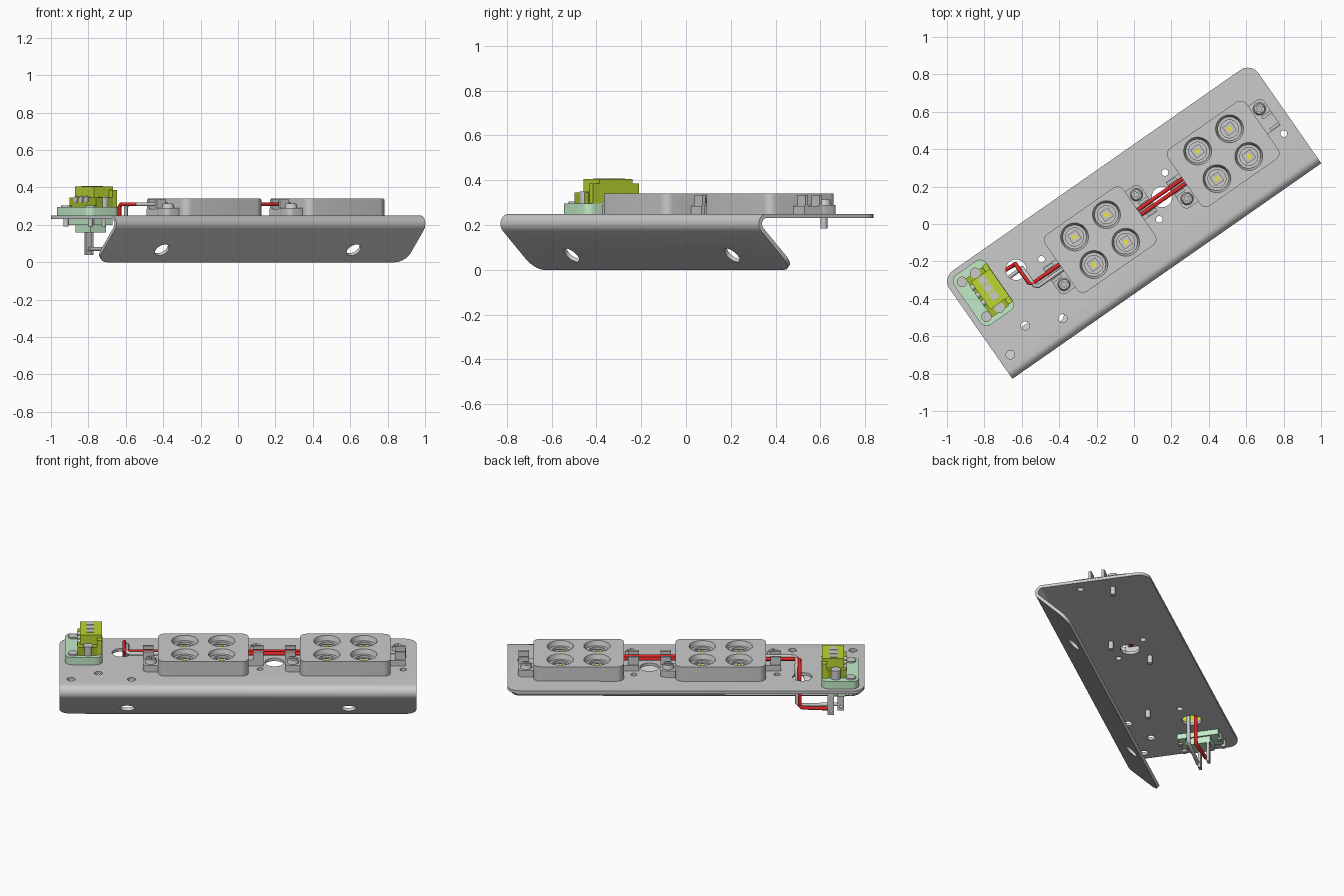
import bpy, bmesh
from math import sin, cos, pi, radians
from mathutils import Vector, Matrix

if "Cube" in bpy.data.objects:
    bpy.data.objects.remove(bpy.data.objects["Cube"])

ANG = radians(34.9)   # everything is built straight, then turned about z
TOP = 0.25            # top of the bracket plate
T = 0.018             # sheet thickness


def mat(name, c):
    m = bpy.data.materials.new(name)
    m.diffuse_color = (*c, 1)
    m.use_nodes = True
    m.node_tree.nodes["Principled BSDF"].inputs["Base Color"].default_value = m.diffuse_color
    return m


RED = mat("red", (0.75, 0.02, 0.02))
MINT = mat("mint", (0.55, 0.83, 0.58))
LIME = mat("lime", (0.5, 0.68, 0.03))
OLIVE = mat("olive", (0.36, 0.5, 0.02))
YELLOW = mat("yellow", (0.85, 0.8, 0.05))


def finish(name, bm, m=None):
    bmesh.ops.recalc_face_normals(bm, faces=bm.faces)
    me = bpy.data.meshes.new(name)
    bm.to_mesh(me)
    bm.free()
    ob = bpy.data.objects.new(name, me)
    bpy.context.collection.objects.link(ob)
    ob.rotation_euler.z = ANG
    if m:
        me.materials.append(m)
    return ob


def rounded(u, v, a, b, r, n=6):
    """Outline of a rounded rectangle, centre (u, v), half sizes a, b."""
    pts = []
    for k, (sx, sy) in enumerate([(1, 1), (-1, 1), (-1, -1), (1, -1)]):
        for i in range(n + 1):
            t = (k + i / n) * pi / 2
            pts.append((u + sx * (a - r) + r * cos(t), v + sy * (b - r) + r * sin(t)))
    return pts


def prism(name, pts, z0, z1, m=None):
    bm = bmesh.new()
    f = bm.faces.new([bm.verts.new((x, y, z0)) for x, y in pts])
    up = bmesh.ops.extrude_face_region(bm, geom=[f])["geom"]
    bmesh.ops.translate(bm, vec=(0, 0, z1 - z0), verts=[g for g in up if isinstance(g, bmesh.types.BMVert)])
    return finish(name, bm, m)


def box(name, u, v, a, b, z0, z1, m=None):
    return prism(name, [(u - a, v - b), (u + a, v - b), (u + a, v + b), (u - a, v + b)], z0, z1, m)


def cyl(name, p0, p1, r0, r1=None, m=None, n=28):
    p0, p1 = Vector(p0), Vector(p1)
    d = p1 - p0
    rot = Vector((0, 0, 1)).rotation_difference(d.normalized()).to_matrix().to_4x4()
    bm = bmesh.new()
    bmesh.ops.create_cone(bm, cap_ends=True, segments=n, radius1=r0, radius2=r1 or r0, depth=d.length,
                          matrix=Matrix.Translation((p0 + p1) / 2) @ rot)
    return finish(name, bm, m)


def cut(ob, cutters):
    """Subtract the cutters, bake the result and remove them."""
    for c in cutters:
        md = ob.modifiers.new("cut", "BOOLEAN")
        md.object, md.solver = c, "EXACT"
    bpy.context.view_layer.update()
    me = bpy.data.meshes.new_from_object(ob.evaluated_get(bpy.context.evaluated_depsgraph_get()))
    ob.modifiers.clear()
    ob.data = me
    for c in cutters:
        bpy.data.objects.remove(c)


def wire(name, pts, m=None, r=0.011):
    cu = bpy.data.curves.new(name, "CURVE")
    cu.dimensions, cu.bevel_depth, cu.bevel_resolution, cu.use_fill_caps = "3D", r, 3, True
    sp = cu.splines.new("POLY")
    sp.points.add(len(pts) - 1)
    for p, q in zip(sp.points, pts):
        p.co = (*q, 1)
    if m:
        cu.materials.append(m)
    ob = bpy.data.objects.new(name, cu)
    bpy.context.collection.objects.link(ob)
    ob.rotation_euler.z = ANG


def screw(name, u, v, z, r=0.034, low=0.185):
    head = cyl(name + "_head", (u, v, z), (u, v, z + 0.024), r, r * 0.8)
    cut(head, [box("c", u, v, r * .6, .005, z + .012, z + .1), box("c", u, v, .005, r * .6, z + .012, z + .1)])
    cyl(name + "_shank", (u, v, low), (u, v, z), 0.015)


# bent sheet bracket: plate, round bend, flange folded under at 45 degrees
L, V0, V1, R, FL = 1.007, -0.307, 0.35, 0.045, 0.245
cv, cz = V0 + R, TOP - R
arc = [pi / 2 + i * radians(135) / 10 for i in range(11)]
s = cos(pi / 4)


def side(r):
    p = [(V1, cz + r)] + [(cv + r * cos(t), cz + r * sin(t)) for t in arc]
    return p + [(p[-1][0] + FL * s, p[-1][1] - FL * s)]


prof = side(R) + side(R - T)[::-1]
bm = bmesh.new()
ends = [[bm.verts.new((u, v, z)) for v, z in prof] for u in (-L, L)]
for e in ends:
    bm.faces.new(e)
n = len(prof)
for i in range(n):
    j = (i + 1) % n
    bm.faces.new((ends[0][i], ends[0][j], ends[1][j], ends[1][i]))
corners = [bm.edges.get((e[a], e[b])) for e in ends for a, b in ((0, n - 1), (n // 2 - 1, n // 2))]
bmesh.ops.bevel(bm, geom=corners, offset=0.07, segments=8, profile=0.5, affect="EDGES")
bracket = finish("bracket", bm)
holes = [(-0.657, 0.16, 0.055), (0.206, 0.033, 0.055), (0.293, 0.131, 0.018), (0.125, -0.057, 0.018),
         (-0.514, 0.128, 0.018), (0.933, -0.062, 0.018), (-0.788, -0.113, 0.023),
         (-0.601, -0.196, 0.023), (-0.942, -0.195, 0.023)]
cutters = [cyl("c", (u, v, TOP - 0.035), (u, v, TOP + 0.03), r) for u, v, r in holes]
cutters += [cyl("c", (u, -0.226, 0.025), (u, -0.146, 0.105), 0.042) for u in (-0.625, 0.625)]
cut(bracket, cutters)

# two lamp modules
VM = 0.035
for k, U in enumerate((-0.196, 0.606), 1):
    nm = "lamp_%d_" % k
    body = prism(nm + "body", rounded(U, VM, 0.255, 0.187, 0.04), TOP, 0.34)
    leds = [(U + a * 0.104, VM + b * 0.09) for a in (-1, 1) for b in (-1, 1)]
    cut(body, [cyl("c", (u, v, 0.295), (u, v, 0.345), 0.062, 0.076, n=40) for u, v in leds])
    for i, (u, v) in enumerate(leds, 1):
        ring = cyl(nm + "ring_%d" % i, (u, v, 0.295), (u, v, 0.312), 0.064, n=40)
        cut(ring, [cyl("c", (u, v, 0.29), (u, v, 0.33), 0.048, n=40)])
        bx = box(nm + "led_%d" % i, u, v, 0.028, 0.028, 0.29, 0.305)
        cyl(nm + "emitter_%d" % i, (u, v, 0.305), (u, v, 0.309), 0.013, m=YELLOW)
    # screw tab and wire guide on each end, point-symmetric
    for d in (-1, 1):
        e = nm + ("left_" if d < 0 else "right_")
        prism(e + "screw_tab", rounded(U + d * 0.285, VM + d * 0.083, 0.056, 0.05, 0.03), TOP, 0.29)
        box(e + "wire_tab", U + d * 0.285, VM, 0.055, 0.05, TOP, 0.285)
        for w in (-1, 1):
            box(e + "wire_guide_%d" % (w + 2), U + d * 0.31, VM + w * 0.038, 0.03, 0.008, TOP, 0.335)
        screw(e + "screw", U + d * 0.296, VM + d * 0.086, 0.29)

# terminal board on the left end of the plate
BU, BV = -0.871, 0.159
prism("terminal_board", rounded(BU, BV, 0.105, 0.162, 0.04), TOP, 0.295, MINT)
box("terminal_block_lower", -0.852, 0.15, 0.055, 0.125, 0.295, 0.345, OLIVE)
box("terminal_block_upper", -0.83, 0.155, 0.062, 0.09, 0.295, 0.405, LIME)
box("terminal_block_rim", -0.782, 0.155, 0.014, 0.125, 0.295, 0.385, LIME)
for i in range(3):
    v = 0.215 - i * 0.05
    box("clamp_%d" % (i + 1), -0.834, v, 0.021, 0.021, 0.36, 0.408)
    cyl("wire_entry_%d" % (i + 1), (-0.85, v, 0.335), (-0.91, v, 0.335), 0.018)
for i, (u, v) in enumerate([(a, b) for a in (-0.931, -0.846) for b in (0.045, 0.272)], 1):
    cyl("board_screw_%d" % i, (u, v, 0.19), (u, v, 0.295), 0.014)
    cyl("board_screw_head_%d" % i, (u, v, 0.295), (u, v, 0.304 if u < -.9 else 0.35), 0.028)

# socket and pins under the plate
box("socket_flange", -0.85, BV, 0.06, 0.12, 0.2, TOP - T, MINT)
box("socket_body", -0.85, BV, 0.05, 0.07, 0.16, 0.2, MINT)
for i, (u, v) in enumerate([(-0.817, 0.215), (-0.874, 0.15)], 1):
    pin = box("pin_%d" % i, u, v, 0.018, 0.008, 0.04, 0.16)
    cut(pin, [cyl("c", (u, v - .05, 0.062), (u, v + .05, 0.062), 0.008)])

# wires: a pair between the lamps, a pair from the lamp down through the hole to the pins
for v, m, nm, u0, u1, tip in ((0.05, RED, "red", -0.575, -0.642, (-0.817, 0.2)),
                              (0.02, None, "grey", -0.61, -0.672, (-0.874, 0.14))):
    wire("link_wire_" + nm, [(0.06, v, 0.31), (0.36, v, 0.31)], RED)
    x = -0.60 if nm == "red" else -0.632 + 0.05
    x = -0.642 if nm == "red" else -0.625
    vb = 0.188 if nm == "red" else 0.15
    wire("feed_wire_" + nm, [(-0.45, v, 0.31), (x + .015, v, 0.31), (x, v + .015, 0.31), (x, vb - .015, 0.31),
                             (x, vb, 0.295), (x, vb, 0.085), (x - .015, vb, 0.07), (tip[0], tip[1], 0.07)], m)

# smooth shading on round parts, sharp edges kept
for ob in bpy.context.scene.objects:
    if ob.type == "MESH":
        ob.select_set(True)
        bpy.context.view_layer.objects.active = ob
bpy.ops.object.shade_smooth_by_angle(angle=radians(30))
